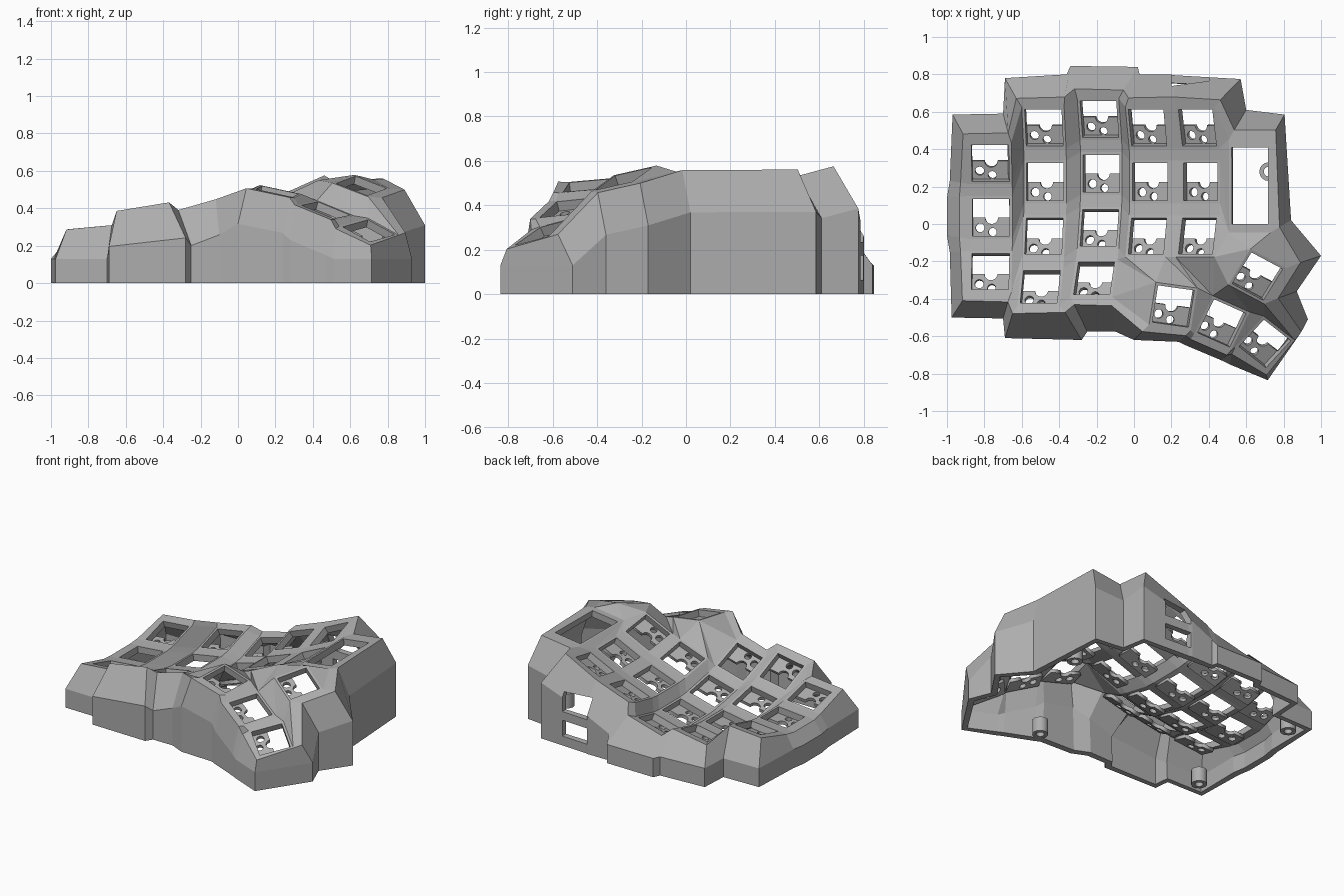
import bpy, bmesh
from math import radians, cos, sin, pi
from mathutils import Matrix, Vector

if "Cube" in bpy.data.objects:
    bpy.data.objects.remove(bpy.data.objects["Cube"])

grey = bpy.data.materials.new("case_grey")
grey.use_nodes = True
COLOUR = (0.42, 0.42, 0.42, 1)
grey.diffuse_color = COLOUR
grey.node_tree.nodes["Principled BSDF"].inputs["Base Color"].default_value = COLOUR

HALF, HOLE, BOWL = 0.115, 0.1, 1.12   # socket half size, opening half size, column radius


def add(name, mesh, matrix=None):
    ob = bpy.data.objects.new(name, mesh)
    bpy.context.scene.collection.objects.link(ob)
    if not mesh.materials:
        mesh.materials.append(grey)
    if matrix:
        ob.matrix_world = matrix
    return ob


def tilted(x, y, z, yaw, gx, gy):
    """Frame on a sloping plane, turned by yaw."""
    a = radians(yaw)
    n = Vector((-gx, -gy, 1)).normalized()
    ux = Vector((cos(a), sin(a), gx * cos(a) + gy * sin(a))).normalized()
    m = Matrix((ux, n.cross(ux), n)).transposed().to_4x4()
    m.translation = (x, y, z)
    return m


# Socket frames: finger columns on a curved bowl, then the thumb cluster
frames = {}
columns = {"A": (-.765, .035, .22, 5, 3), "B": (-.475, .225, .18, 10, 4),
           "C": (-.175, .27, .19, 15, 4), "D": (.085, .225, .33, 20, 3),
           "E": (.355, .225, .44, 25, 3)}
for c, (x, y, z, slope, rows) in columns.items():
    for r in range(rows):
        frames[c + str(r)] = (Matrix.Translation((x, y, z))
                              @ Matrix.Rotation(-radians(slope), 4, "Y")
                              @ Matrix.Translation((0, 0, BOWL))
                              @ Matrix.Rotation(radians(15 * (1 - r)), 4, "X")
                              @ Matrix.Translation((0, 0, -BOWL)))
frames["T1"] = tilted(.21, -.44, .49, -8, -.2, .12)
frames["T2"] = tilted(.47, -.53, .39, -24, -.3, .25)
frames["T3"] = tilted(.70, -.64, .28, -38, -.2, .45)
frames["T4"] = tilted(.66, -.28, .52, -28, -.2, .35)
frames["S"] = tilted(.62, .205, .54, 0, .13, .01)    # display window

bm = bmesh.new()
corners = {}
SIGNS = {"tl": (-1, 1), "tr": (1, 1), "br": (1, -1), "bl": (-1, -1)}


def face(*verts):
    unique = list(dict.fromkeys(verts))
    if len(unique) > 2 and not bm.faces.get(unique):
        bm.faces.new(unique)


def web(text):
    face(*(corners[n] for n in text.split()))


# Socket plates, each a ring of four faces round an opening
for k, m in frames.items():
    out, inn = (HALF, HALF), (HOLE, HOLE)
    if k == "S":
        out, inn = (.112, .25), (.098, .205)
    ring = []
    for name, (sx, sy) in SIGNS.items():
        v = bm.verts.new(m @ Vector((sx * out[0], sy * out[1], 0)))
        corners[k + name] = v
        ring.append((v, bm.verts.new(m @ Vector((sx * inn[0], sy * inn[1], 0)))))
    for i in range(4):
        (a, b), (c, d) = ring[i], ring[(i + 1) % 4]
        face(a, c, d, b)

# Webs along and between the finger columns
names = "ABCDE"
for i, c in enumerate(names):
    rows = columns[c][4]
    for r in range(rows - 1):
        web(f"{c}{r}bl {c}{r}br {c}{r+1}tr {c}{r+1}tl")
    if c == "E":
        break
    d = names[i + 1]
    shared = min(rows, columns[d][4])
    for r in range(shared):
        web(f"{c}{r}tr {d}{r}tl {d}{r}bl {c}{r}br")
        if r < shared - 1:
            web(f"{c}{r}br {d}{r}bl {d}{r+1}tl {c}{r+1}tr")

# Webs to the display window and the thumb cluster
for t in ("A2br B2bl B3tl", "A2br B3tl B3bl",
          "Stl E0tr E0br", "Stl E0br E1tr", "Stl E1tr Sbl", "Sbl E1tr E1br",
          "Sbl E1br E2tr", "Sbl E2tr E2br",
          "C2br C3tr D2bl", "C3tr C3br T1tl", "C3br T1bl T1tl", "D2bl C3tr T1tl",
          "D2bl T1tl D2br", "D2br T1tl T1tr", "D2br T1tr E2bl", "E2bl T1tr T2tl",
          "E2bl T2tl E2br", "E2br T2tl T4bl", "E2br T4bl T4tl", "E2br T4tl Sbl",
          "Sbl T4tl Sbr", "Sbr T4tl T4tr", "T2tl T2tr T4bl", "T2tr T4br T4bl",
          "T2tr T3tl T4br", "T3tl T3tr T4br", "T1tr T1br T2bl T2tl",
          "T2tr T2br T3bl T3tl"):
    web(t)

# Outer wall: rim, sloping shoulder and upright skirt down to each foot point
feet = [("A0tl", -.97, .585), ("A0tr", -.70, .59), ("B0tl", -.69, .78), ("B0tr", -.36, .80),
        ("C0tl", -.34, .845), ("C0tr", .02, .84), ("D0tl", .03, .80), ("D0tr", .19, .80),
        ("E0tl", .22, .795), ("E0tr", .57, .775), ("Stl", .60, .61), ("Str", .805, .585),
        ("Sbr", .84, .02), ("T4tr", 1, -.17), ("T4br", .87, -.36), ("T3tr", .93, -.51),
        ("T3br", .715, -.835), ("T3bl", .51, -.75), ("T2br", .47, -.73), ("T2bl", .28, -.65),
        ("T1br", .24, -.63), ("T1bl", 0, -.62), ("C3br", -.1, -.575), ("C3bl", -.25, -.575),
        ("B3br", -.28, -.62), ("B3bl", -.69, -.61), ("A2br", -.70, -.505),
        ("A2bl", -.975, -.50), ("A2tl", -.985, -.15), ("A1bl", -1, -.06),
        ("A1tl", -1, .14), ("A0bl", -.985, .23)]
strips = []
for n, x, y in feet:
    v, m = corners[n], frames[n[:-2]]
    gap = Vector((x - v.co.x, y - v.co.y, 0))
    reach = min(.08 if n in ("T4tr", "T4br", "T3tr") else .055, .45 * gap.length)
    local = m.to_3x3().inverted() @ gap
    local.z = 0
    rim = v.co + m.to_3x3() @ (local.normalized() * reach)
    knee = max(rim.z - .19, .13)
    strips.append([v] + [bm.verts.new(p) for p in (rim, (x, y, knee), (x, y, 0))])
for a, b in zip(strips, strips[1:] + strips[:1]):
    for i in range(3):
        face(a[i], b[i], b[i + 1], a[i + 1])

bmesh.ops.recalc_face_normals(bm, faces=bm.faces)
if sum(f.normal.z * f.calc_area() for f in bm.faces) < 0:
    bmesh.ops.reverse_faces(bm, faces=bm.faces)
mesh = bpy.data.meshes.new("case_shell")
bm.to_mesh(mesh)
bm.free()
case = add("case_shell", mesh)
shell = case.modifiers.new("thickness", "SOLIDIFY")
shell.thickness = .045
shell.offset = -1


def flat_shape(name, outlines, depth):
    """Flat plate from closed outlines; inner outlines become holes."""
    cu = bpy.data.curves.new(name, "CURVE")
    cu.dimensions, cu.fill_mode, cu.extrude = "2D", "BOTH", depth
    for pts in outlines:
        s = cu.splines.new("POLY")
        s.points.add(len(pts) - 1)
        for p, (x, y) in zip(s.points, pts):
            p.co = (x, y, 0, 1)
        s.use_cyclic_u = True
    ob = add(name, cu)
    bpy.context.view_layer.update()
    me = bpy.data.meshes.new_from_object(ob.evaluated_get(bpy.context.evaluated_depsgraph_get()))
    bpy.data.objects.remove(ob)
    me.materials.clear()
    me.materials.append(grey)
    return me


def arc(x, y, r, start=0, end=2 * pi, n=16):
    return [(x + r * cos(start + (end - start) * i / n),
             y + r * sin(start + (end - start) * i / n)) for i in range(n)]


# Switch holders: plates under the front half of each opening
notch = arc(0, 0, .035, 0, -pi, 10) + [(-.035, 0)]
outline = [(-.115, -.115), (.115, -.115), (.115, 0)] + notch + [(-.115, 0)]
holder = flat_shape("switch_holder", [outline, arc(-.062, -.055, .024), arc(.005, -.078, .022)], .012)
for k, m in frames.items():
    if k != "S":
        add("switch_holder_" + k, holder, m @ Matrix.Translation((0, 0, -.058)))

# Screw bosses at the base
boss = flat_shape("screw_boss", [arc(0, 0, .05), arc(0, 0, .026)], .05)
for i, (x, y) in enumerate([(.72, .28), (-.87, -.4), (.3, -.56), (-.87, .47)]):
    add(f"screw_boss_{i}", boss, Matrix.Translation((x, y, .05)))

# Cable ports through the back wall
for z, high in ((.12, .11), (.3, .13)):
    bpy.ops.mesh.primitive_cube_add(size=1, location=(.3, .76, z))
    cutter = bpy.context.object
    cutter.scale = (.2, .3, high)
    cutter.hide_render = True
    cutter.hide_viewport = False
    bpy.context.view_layer.update()
    cut = case.modifiers.new("port", "BOOLEAN")
    cut.operation, cut.object, cut.solver = "DIFFERENCE", cutter, "EXACT"
    cutter.name = "port_cutter"
bpy.context.view_layer.update()
final = bpy.data.meshes.new_from_object(
    case.evaluated_get(bpy.context.evaluated_depsgraph_get()))
case.modifiers.clear()
case.data = final
for ob in [o for o in bpy.data.objects if o.name.startswith("port_cutter")]:
    bpy.data.objects.remove(ob)
